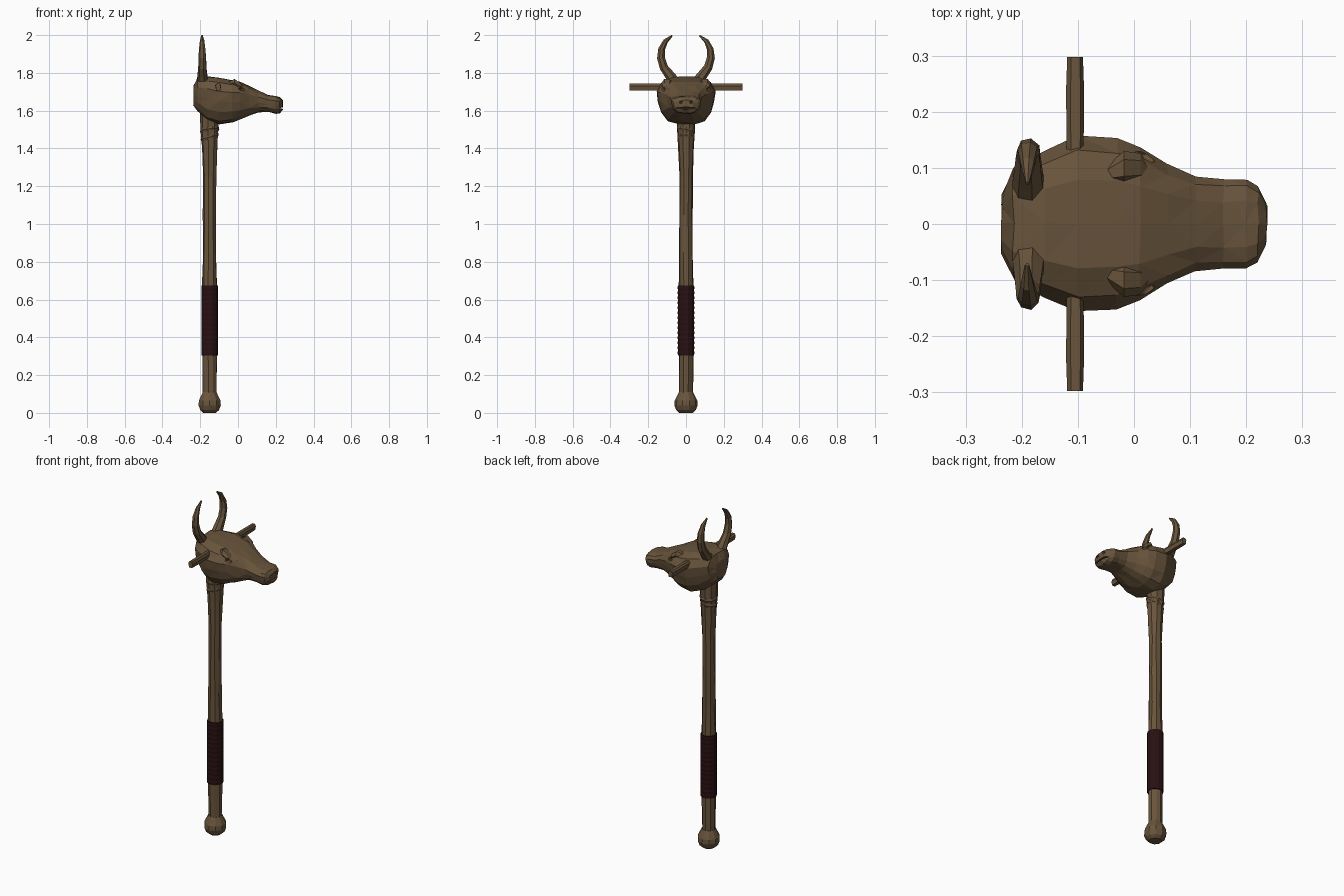
import bpy, bmesh, math, random
from mathutils import Vector

random.seed(4)
if "Cube" in bpy.data.objects:
    bpy.data.objects.remove(bpy.data.objects["Cube"])


def material(name, rgb):
    m = bpy.data.materials.new(name)
    m.use_nodes = True
    m.diffuse_color = (*rgb, 1)
    bsdf = m.node_tree.nodes["Principled BSDF"]
    bsdf.inputs["Base Color"].default_value = (*rgb, 1)
    bsdf.inputs["Roughness"].default_value = 0.9
    return m


wood = material("carved wood", (0.14, 0.09, 0.045))
leather = material("dark red leather", (0.021, 0.005, 0.006))


def loft(name, rings, mat, jitter=0.0, triangulate=False):
    """Skin a list of closed rings and cap both ends."""
    bm = bmesh.new()
    loops = [[bm.verts.new(Vector(p) + Vector([random.uniform(-jitter, jitter) for _ in range(3)]))
              for p in ring] for ring in rings]
    for a, b in zip(loops, loops[1:]):
        for i in range(len(a)):
            j = (i + 1) % len(a)
            bm.faces.new((a[i], a[j], b[j], b[i]))
    bm.faces.new(loops[0])
    bm.faces.new(loops[-1])
    bmesh.ops.recalc_face_normals(bm, faces=bm.faces)
    if triangulate:
        bmesh.ops.triangulate(bm, faces=bm.faces)
    me = bpy.data.meshes.new(name)
    bm.to_mesh(me)
    bm.free()
    me.materials.append(mat)
    ob = bpy.data.objects.new(name, me)
    bpy.context.collection.objects.link(ob)
    return ob


def tube(name, path, radii, sides, mat, jitter=0.0):
    """Round tube along a path lying in a plane of constant x or along z."""
    pts = [Vector(p) for p in path]
    rings = []
    for i, p in enumerate(pts):
        t = (pts[min(i + 1, len(pts) - 1)] - pts[max(i - 1, 0)]).normalized()
        u = Vector((1, 0, 0))
        v = t.cross(u).normalized()
        rings.append([p + radii[i] * (u * math.cos(a) + v * math.sin(a))
                      for a in (math.tau * (k + 0.5) / sides for k in range(sides))])
    return loft(name, rings, mat, jitter)


# Shaft with a flared neck
AXIS = -0.15
shaft = [(0.08, 0.037), (0.3, 0.04), (0.68, 0.039), (0.85, 0.036), (1.05, 0.036),
         (1.25, 0.036), (1.4, 0.041), (1.5, 0.048), (1.6, 0.052)]
tube("shaft", [(AXIS, 0, z) for z, r in shaft], [r for z, r in shaft], 9, wood, 0.002)

# Pommel
knob = [(0, 0.035), (0.015, 0.052), (0.04, 0.062), (0.065, 0.06), (0.09, 0.048), (0.11, 0.038)]
tube("pommel", [(AXIS, 0, z) for z, r in knob], [r for z, r in knob], 10, wood)

# Leather grip wound as shallow ridges
turns = 14
grip = [(0.305 + 0.37 * i / (2 * turns), 0.0445 + 0.0015 * (i % 2)) for i in range(2 * turns + 1)]
tube("grip", [(AXIS, 0, z) for z, r in grip], [r for z, r in grip], 12, leather)

# Neck bindings, slanted around the flare
for n, (z, r) in enumerate([(1.46, 0.047), (1.495, 0.05)]):
    rings = [[(AXIS + (r + dr) * math.cos(a), (r + dr) * math.sin(a), z + dz + 0.012 * math.cos(a + n))
              for a in (math.tau * k / 10 for k in range(10))]
             for dz, dr in ((-0.012, -0.004), (0, 0.001), (0.012, -0.002))]
    loft("neck_binding", rings, wood)

# Head: stations of x, bottom, top, half width
half = [(0, 1), (0.5, 0.98), (0.83, 0.8), (1, 0.42), (0.95, -0.05),
        (0.85, -0.5), (0.62, -0.88), (0.3, -1), (0, -1)]
section = half + [(-y, z) for y, z in reversed(half[1:-1])]
stations = [(-0.235, 1.63, 1.73, 0.055), (-0.215, 1.6, 1.772, 0.1), (-0.16, 1.55, 1.782, 0.13),
            (-0.1, 1.53, 1.775, 0.157), (-0.03, 1.54, 1.762, 0.153), (0.01, 1.553, 1.755, 0.138),
            (0.06, 1.575, 1.73, 0.108), (0.11, 1.592, 1.704, 0.085), (0.16, 1.594, 1.682, 0.081),
            (0.2, 1.585, 1.678, 0.081), (0.222, 1.588, 1.672, 0.068), (0.236, 1.605, 1.655, 0.04)]
head = loft("head", [[(x, w * sy, (b + t) / 2 + (t - b) / 2 * sz) for sy, sz in section]
                     for x, b, t, w in stations], wood, 0.0025, True)


# Carved eye sockets, nostrils and mouth
def carve(loc, scale, rot=(0, 0, 0)):
    bpy.ops.mesh.primitive_ico_sphere_add(subdivisions=1, radius=1, location=loc, rotation=rot)
    cutter = bpy.context.object
    cutter.name = "carving_cutter"
    cutter.scale = scale
    cutter.hide_render = True
    cutter.data.materials.append(wood)
    mod = head.modifiers.new("carve", 'BOOLEAN')
    mod.operation = 'DIFFERENCE'
    mod.solver = 'EXACT'
    mod.object = cutter
    bpy.context.view_layer.objects.active = head
    bpy.ops.object.modifier_apply(modifier=mod.name)
    bpy.data.objects.remove(cutter)


for s in (-1, 1):
    carve((0.238, s * 0.027, 1.645), (0.014, 0.011, 0.009))
    carve((0.022, s * 0.122, 1.715), (0.024, 0.016, 0.012), (0, 0.3, -s * 0.4))
carve((0.235, 0, 1.614), (0.03, 0.07, 0.005))

# Brows, ears and horns on both sides
horn = [(0.06, 1.75), (0.085, 1.785), (0.118, 1.83), (0.132, 1.88), (0.129, 1.925),
        (0.108, 1.967), (0.072, 1.998)]
horn_r = [0.031, 0.027, 0.023, 0.021, 0.018, 0.013, 0.004]
for s, side in ((1, "back"), (-1, "front")):
    brow = [(-0.055, 0.086, 1.742, 0.012), (-0.018, 0.1, 1.747, 0.03), (0.012, 0.1, 1.728, 0.026),
            (0.03, 0.09, 1.72, 0.01)]
    loft(side + "_brow", [[(x, s * (y + r * math.cos(a)), z + 0.8 * r * math.sin(a))
                           for a in (math.tau * k / 6 for k in range(6))]
                          for x, y, z, r in brow], wood)
    loft(side + "_ear_peg", [[(x + w * cx, s * y, 1.725 + 0.019 * cz)
                              for cx, cz in ((-1, 0.5), (-0.5, 1), (0.6, 1), (1, 0.3), (0.7, -0.9), (-0.7, -0.9))]
                             for x, y, w in ((-0.105, 0.1, 0.015), (-0.105, 0.24, 0.016), (-0.105, 0.298, 0.014))],
         wood)
    tube(side + "_horn", [(-0.187 - 0.003 * i / 6, s * y, z) for i, (y, z) in enumerate(horn)],
         horn_r, 7, wood, 0.001)
